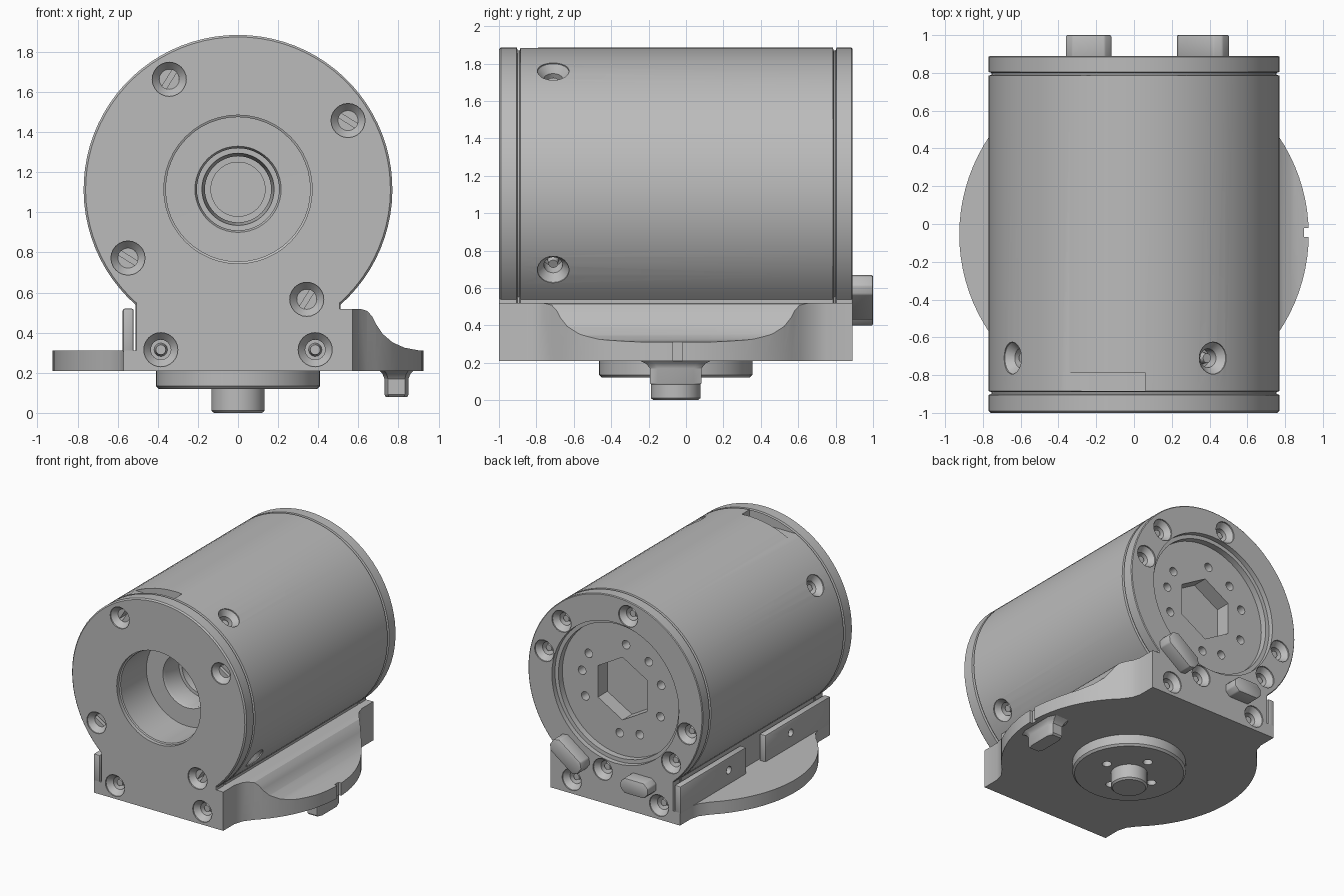
import bpy, bmesh
from math import sin, cos, pi, radians, sqrt, asin
from mathutils import Vector

if "Cube" in bpy.data.objects:
    bpy.data.objects.remove(bpy.data.objects["Cube"], do_unlink=True)

grey = bpy.data.materials.new("machined_grey")
grey.use_nodes = True
COLOUR = (0.5, 0.5, 0.5, 1)
grey.diffuse_color = COLOUR
grey.node_tree.nodes["Principled BSDF"].inputs["Base Color"].default_value = COLOUR

AXIS_Z = 1.115   # height of the barrel axis
RADIUS = 0.77
PIVOT_Y = -0.055


def loft(name, rings):
    """Skin a list of equal-length rings and cap both ends."""
    bm = bmesh.new()
    rows = [[bm.verts.new(p) for p in ring] for ring in rings]
    n = len(rows[0])
    for a, b in zip(rows, rows[1:]):
        for i in range(n):
            j = (i + 1) % n
            bm.faces.new((a[i], a[j], b[j], b[i]))
    bm.faces.new(rows[0])
    bm.faces.new(rows[-1])
    bmesh.ops.recalc_face_normals(bm, faces=bm.faces)
    mesh = bpy.data.meshes.new(name)
    bm.to_mesh(mesh)
    bm.free()
    mesh.materials.append(grey)
    obj = bpy.data.objects.new(name, mesh)
    bpy.context.collection.objects.link(obj)
    return obj


def prism(name, pts, axis, a, b):
    place = {"x": lambda u, v, t: (t, u, v),
             "y": lambda u, v, t: (u, t, v),
             "z": lambda u, v, t: (u, v, t)}[axis]
    return loft(name, [[place(u, v, t) for u, v in pts] for t in (a, b)])


def box(name, x, y, z):
    return prism(name, [(x[0], y[0]), (x[1], y[0]), (x[1], y[1]), (x[0], y[1])], "z", *z)


def turned(name, origin, direction, stations, n=32):
    """Round part along a direction; stations are (distance, radius)."""
    d = Vector(direction).normalized()
    q = d.to_track_quat("Z", "Y")
    return loft(name, [[Vector(origin) + d * t + q @ Vector((r * cos(2 * pi * i / n), r * sin(2 * pi * i / n), 0))
                        for i in range(n)] for t, r in stations])


def apply(obj, mod):
    bpy.context.view_layer.objects.active = obj
    bpy.ops.object.modifier_apply(modifier=mod.name)


def boolean(obj, tool, operation="DIFFERENCE"):
    mod = obj.modifiers.new("cut", "BOOLEAN")
    mod.operation, mod.solver, mod.object = operation, "EXACT", tool
    apply(obj, mod)
    bpy.data.objects.remove(tool, do_unlink=True)


def bevel(obj, width):
    mod = obj.modifiers.new("soft_edge", "BEVEL")
    mod.width, mod.segments, mod.limit_method = width, 2, "ANGLE"
    mod.angle_limit = radians(40)
    apply(obj, mod)


def countersink(body, origin, inward, turn, slotted=True):
    """Conical seat holding a slotted screw head or a plain pin hole."""
    d = Vector(inward).normalized()
    boolean(body, turned("seat_cutter", origin, d, [(-0.03, 0.085), (0.01, 0.085), (0.05, 0.05), (0.12, 0.05)], 24))
    if not slotted:
        turned("screw_pin", Vector(origin), d, [(0.06, 0.025), (0.13, 0.035)], 16)
        return
    q = d.to_track_quat("Z", "Y")
    for side in (0, pi):
        arc = [turn + side + 0.25 + (pi - 0.5) * i / 10 for i in range(11)]
        loft("screw_head_half", [[Vector(origin) + d * t + q @ Vector((0.05 * cos(a), 0.05 * sin(a), 0))
                                  for a in arc] for t in (0.05, 0.125)])


def on_barrel(angle, r):
    return r * cos(radians(angle)), AXIS_Z + r * sin(radians(angle))


# Housing: round barrel on a square neck, with grooves next to both end plates
def housing_ring(y, inset):
    r, neck = RADIUS - inset, 0.51 - inset * 0.5
    start = -pi / 2 + asin(neck / r)
    span = 2 * pi - 2 * asin(neck / r)
    pts = [(r * cos(start + span * i / 64), y, AXIS_Z + r * sin(start + span * i / 64)) for i in range(65)]
    return pts + [(-neck, y, 0.21), (neck, y, 0.21)]


housing = loft("housing", [housing_ring(y, d) for y, d in (
    (-1, 0.01), (-0.99, 0), (-0.905, 0), (-0.9, 0.015), (-0.89, 0.015), (-0.885, 0),
    (0.785, 0), (0.79, 0.015), (0.8, 0.015), (0.805, 0), (0.885, 0), (0.89, 0.006))])

# Stepped bore in the front
boolean(housing, turned("bore_cutter", (0, 0, AXIS_Z), (0, 1, 0), [
    (-1.1, 0.37), (-0.97, 0.37), (-0.965, 0.36), (-0.64, 0.36), (-0.639, 0.215), (-0.62, 0.205),
    (-0.45, 0.205), (-0.449, 0.18), (-0.3, 0.165), (-0.2, 0.165), (-0.199, 0.135), (-0.1, 0.135)], 48))

# Round recess, hexagon socket and small holes in the back
boolean(housing, turned("recess_cutter", (0, 0, AXIS_Z), (0, 1, 0),
                        [(0.8, 0.53), (0.85, 0.53), (0.851, 0.56), (1, 0.56)], 64))
boolean(housing, prism("hexagon_cutter", [on_barrel(90 + 60 * i, 0.25) for i in range(6)], "y", 0.68, 0.9))
for angle in (8, 34, 95, 130, 161, 202, 245, 274, 336):
    x, z = on_barrel(angle, 0.36)
    boolean(housing, turned("hole_cutter", (x, 0, z), (0, 1, 0), [(0.7, 0.034), (0.9, 0.034)], 16))

# Clearance slot on top of the barrel behind the front plate
boolean(housing, box("slot_cutter", (-0.37, 0.06), (-0.885, -0.79), (1.8, 2)))

# Screws: front plate, back plate and barrel wall
for angle in (122, 32, 212, 302):
    x, z = on_barrel(angle, 0.647)
    countersink(housing, (x, -1, z), (0, 1, 0), radians(angle))
for angle in (15, 43, 100, 194, 221, 280):
    x, z = on_barrel(angle, 0.65)
    countersink(housing, (x, 0.89, z), (0, -1, 0), 0, False)
for x in (-0.385, 0.385):
    countersink(housing, (x, -1, 0.315), (0, 1, 0), 0, False)
    countersink(housing, (x, 0.89, 0.32), (0, -1, 0), 0, False)
for angle in (57, 147, 237, 327):
    x, z = on_barrel(angle, RADIUS)
    countersink(housing, (x, -0.71, z), (-x, 0, AXIS_Z - z), 0, False)


# Base flanges: round bulge on each side that runs into narrow ends
def flange_outline(side):
    arc = [(0.925 * cos(a), PIVOT_Y + 0.925 * sin(a)) for a in
           [radians(-46 + 92 * i / 24) for i in range(25)]]
    pts = [(0.5, -1), (0.57, -1), (0.57, -0.86), (0.59, -0.79)] + arc
    pts += [(0.59, 0.68), (0.57, 0.75), (0.57, 0.89), (0.5, 0.89)]
    return [(side * x, y) for x, y in pts]


left_flange = prism("left_flange", flange_outline(1), "z", 0.21, 0.52)
scoop = [(0.4, 0.1), (1, 0.1), (1, 0.31), (0.9, 0.312), (0.83, 0.325), (0.77, 0.352), (0.72, 0.395),
         (0.69, 0.44), (0.67, 0.48), (0.645, 0.508), (0.61, 0.519), (0.4, 0.519)]
boolean(left_flange, prism("scoop_tool", scoop, "y", -1.2, 1.2), "INTERSECT")
boolean(left_flange, box("notch_cutter", (0.9, 1), (-0.07, -0.02), (0.1, 0.6)))

right_flange = prism("right_flange", flange_outline(-1), "z", 0.21, 0.31)

# Clamp bars on the right flange, each with a pin hole
for y0, y1, hole in ((-1, -0.18, -0.5), (0.06, 0.89, 0.28)):
    bar = box("clamp_bar", (-0.575, -0.52), (y0, y1), (0.3, 0.52))
    bevel(bar, 0.01)
    boolean(bar, turned("pin_cutter", (-0.6, hole, 0.42), (1, 0, 0), [(0, 0.03), (0.06, 0.03)], 16))

# Pivot disc and pin under the base
disc = turned("pivot_disc", (0, PIVOT_Y, 0), (0, 0, 1), [(0.12, 0.395), (0.135, 0.41), (0.22, 0.41)], 48)
for i in range(4):
    a = i * pi / 2
    boolean(disc, turned("hole_cutter", (0.21 * cos(a), PIVOT_Y + 0.21 * sin(a), 0), (0, 0, 1),
                         [(0.05, 0.035), (0.18, 0.035)], 16))
turned("pivot_pin", (0, PIVOT_Y, 0), (0, 0, 1), [(0, 0.12), (0.012, 0.133), (0.15, 0.133)])

# Stop lug under the left flange, flared where it meets the flange
lug = loft("stop_lug", [[(0.79 + sx * (0.06 + f * 0.5), PIVOT_Y + sy * (0.138 + f), z)
                         for sx, sy in ((-1, -0.7), (-0.7, -1), (0.7, -1), (1, -0.7),
                                        (1, 0.7), (0.7, 1), (-0.7, 1), (-1, 0.7))]
                        for z, f in ((0.08, -0.012), (0.092, 0), (0.17, 0), (0.195, 0.02), (0.215, 0.06))])

# Two stop tabs on the back
for x, z, length, width, tilt in ((0.365, 0.55, 0.3, 0.13, 36), (-0.24, 0.46, 0.24, 0.12, 0)):
    c, s = cos(radians(tilt)), sin(radians(tilt))
    h, w, k = length / 2, width / 2, 0.035
    shape = [(-h, -w + k), (-h + k, -w), (h - k, -w), (h, -w + k), (h, w - k), (h - k, w), (-h + k, w), (-h, w - k)]
    tab = prism("back_stop_tab", [(x + u * c - v * s, z + u * s + v * c) for u, v in shape], "y", 0.87, 1)
    bevel(tab, 0.008)

# Smooth shading with sharp edges kept
bpy.ops.object.select_all(action="DESELECT")
for obj in bpy.context.collection.objects:
    if obj.type == "MESH" and grey.name in obj.data.materials:
        obj.select_set(True)
        bpy.context.view_layer.objects.active = obj
bpy.ops.object.shade_smooth_by_angle(angle=radians(30))
